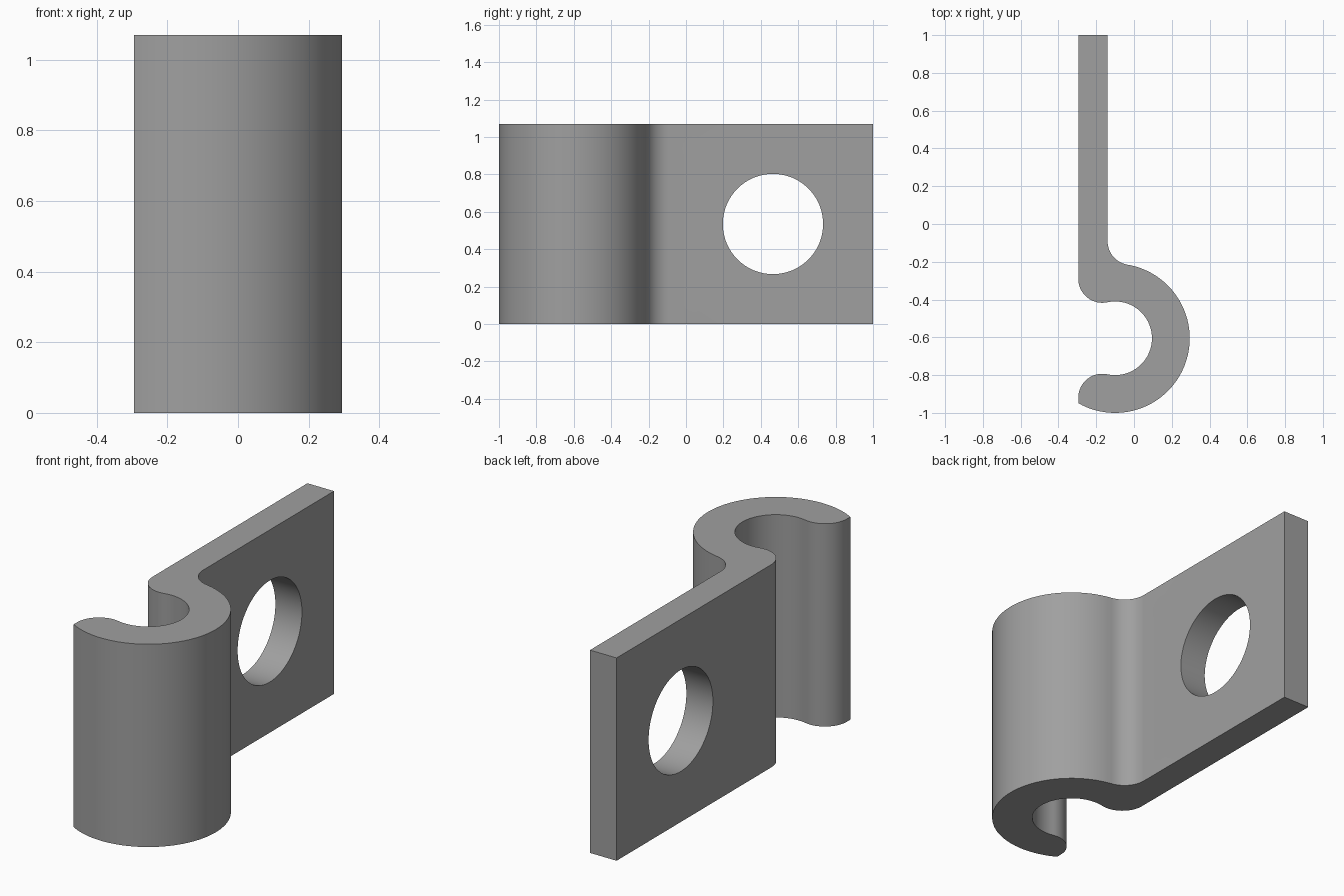
import bpy, bmesh, math
from mathutils import Vector

if "Cube" in bpy.data.objects:
    bpy.data.objects.remove(bpy.data.objects["Cube"])

HEIGHT = 1.07
CX, CY = -0.10, -0.605            # centre of the hook
R_OUT, R_IN = 0.395, 0.195        # hook radii
FILLET = 0.127
LEFT, RIGHT = -0.295, -0.14       # faces of the flat plate


def arc(cx, cy, r, a0, a1, n):
    return [(cx + r * math.cos(a0 + (a1 - a0) * i / n),
             cy + r * math.sin(a0 + (a1 - a0) * i / n)) for i in range(n + 1)]


grey = bpy.data.materials.new("steel grey")
grey.diffuse_color = (0.35, 0.35, 0.35, 1)
grey.use_nodes = True
grey.node_tree.nodes["Principled BSDF"].inputs["Base Color"].default_value = grey.diffuse_color

# Fillet centres, each tangent to a plate face and a hook circle
fx_out = RIGHT + FILLET
dy_out = math.sqrt((R_OUT + FILLET) ** 2 - (fx_out - CX) ** 2)
a_out = math.atan2(dy_out, fx_out - CX)
fx_in = LEFT + FILLET
dy_in = math.sqrt((R_IN + FILLET) ** 2 - (fx_in - CX) ** 2)
a_in = math.atan2(dy_in, fx_in - CX)
a_tip = -math.acos((LEFT - CX) / R_OUT)

# Clip outline, walked around the outside of the hook and back along the inside
outline = [(LEFT, 1.0), (RIGHT, 1.0)]
outline += arc(fx_out, CY + dy_out, FILLET, math.pi, math.pi + a_out, 14)
outline += arc(CX, CY, R_OUT, a_out, a_tip, 64)[1:]
outline += arc(fx_in, CY - dy_in, FILLET, math.pi, math.pi - a_in, 16)
outline += arc(CX, CY, R_IN, -a_in, a_in, 56)[1:]
outline += arc(fx_in, CY + dy_in, FILLET, a_in - math.pi, -math.pi, 16)[1:]

# Clip body
bm = bmesh.new()
face = bm.faces.new([bm.verts.new((x, y, 0)) for x, y in outline])
ext = bmesh.ops.extrude_face_region(bm, geom=[face])
bmesh.ops.translate(bm, vec=Vector((0, 0, HEIGHT)),
                    verts=[v for v in ext["geom"] if isinstance(v, bmesh.types.BMVert)])
bmesh.ops.recalc_face_normals(bm, faces=bm.faces)
mesh = bpy.data.meshes.new("hook_clip")
bm.to_mesh(mesh)
bm.free()
clip = bpy.data.objects.new("hook_clip", mesh)
bpy.context.collection.objects.link(clip)
mesh.materials.append(grey)

# Round screw hole through the plate
bpy.ops.mesh.primitive_cylinder_add(vertices=96, radius=0.268, depth=0.5,
                                    location=((LEFT + RIGHT) / 2, 0.465, HEIGHT / 2),
                                    rotation=(0, math.pi / 2, 0))
cutter = bpy.context.object
cutter.name = "hole_cutter"
cutter.data.materials.append(grey)

bpy.ops.object.select_all(action='DESELECT')
clip.select_set(True)
bpy.context.view_layer.objects.active = clip
cut = clip.modifiers.new("screw_hole", 'BOOLEAN')
cut.operation = 'DIFFERENCE'
cut.solver = 'EXACT'
cut.object = cutter
bpy.ops.object.modifier_apply(modifier=cut.name)
bpy.data.objects.remove(cutter, do_unlink=True)

bpy.ops.object.shade_smooth_by_angle(angle=math.radians(30))
